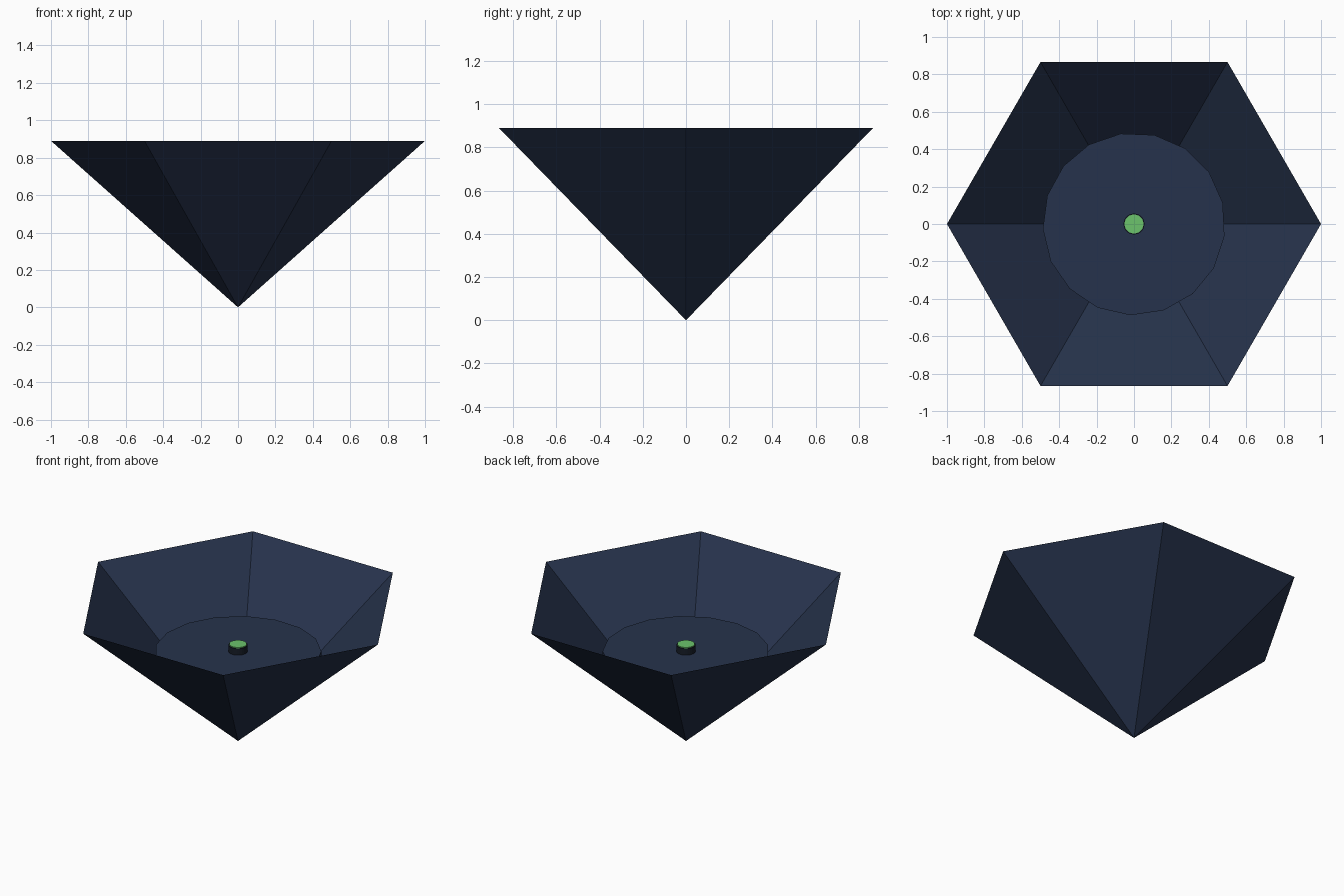
import bpy, bmesh, math

if "Cube" in bpy.data.objects:
    bpy.data.objects.remove(bpy.data.objects["Cube"])

def mat(name, rgb):
    m = bpy.data.materials.new(name)
    m.diffuse_color = (*rgb, 1)
    m.use_nodes = True
    m.node_tree.nodes["Principled BSDF"].inputs["Base Color"].default_value = m.diffuse_color
    return m

navy = mat("navy", (0.0194, 0.0325, 0.072))
dark = mat("dark_navy", (0.008, 0.012, 0.02))
green = mat("green", (0.15, 0.55, 0.15))

def ring(bm, r, z, n, start=0.0):
    return [bm.verts.new((r * math.cos(start + math.tau * i / n),
                          r * math.sin(start + math.tau * i / n), z)) for i in range(n)]

def finish(bm, name, *mats):
    me = bpy.data.meshes.new(name)
    bm.normal_update()
    bm.to_mesh(me)
    bm.free()
    for m in mats:
        me.materials.append(m)
    ob = bpy.data.objects.new(name, me)
    bpy.context.collection.objects.link(ob)
    return ob

def drum(name, r, z0, z1, n, m, start=0.0):
    bm = bmesh.new()
    lo, hi = ring(bm, r, z0, n, start), ring(bm, r, z1, n, start)
    for i in range(n):
        j = (i + 1) % n
        bm.faces.new((lo[i], lo[j], hi[j], hi[i]))
    bm.faces.new(hi)
    bm.faces.new(lo[::-1])
    return finish(bm, name, m)

# open six-sided bowl standing on its tip
bm = bmesh.new()
tip = bm.verts.new((0, 0, 0))
rim = ring(bm, 1.0, 0.89, 6)
for i in range(6):
    bm.faces.new((tip, rim[(i + 1) % 6], rim[i]))
finish(bm, "hexagonal_bowl", navy)

# round plate resting inside the bowl
drum("inner_plate", 0.488, 0.51, 0.58, 17, navy, math.radians(-92.3))

# centre button with green cap
drum("button_body", 0.056, 0.58, 0.622, 24, dark)
drum("button_cap", 0.051, 0.622, 0.628, 24, green)
